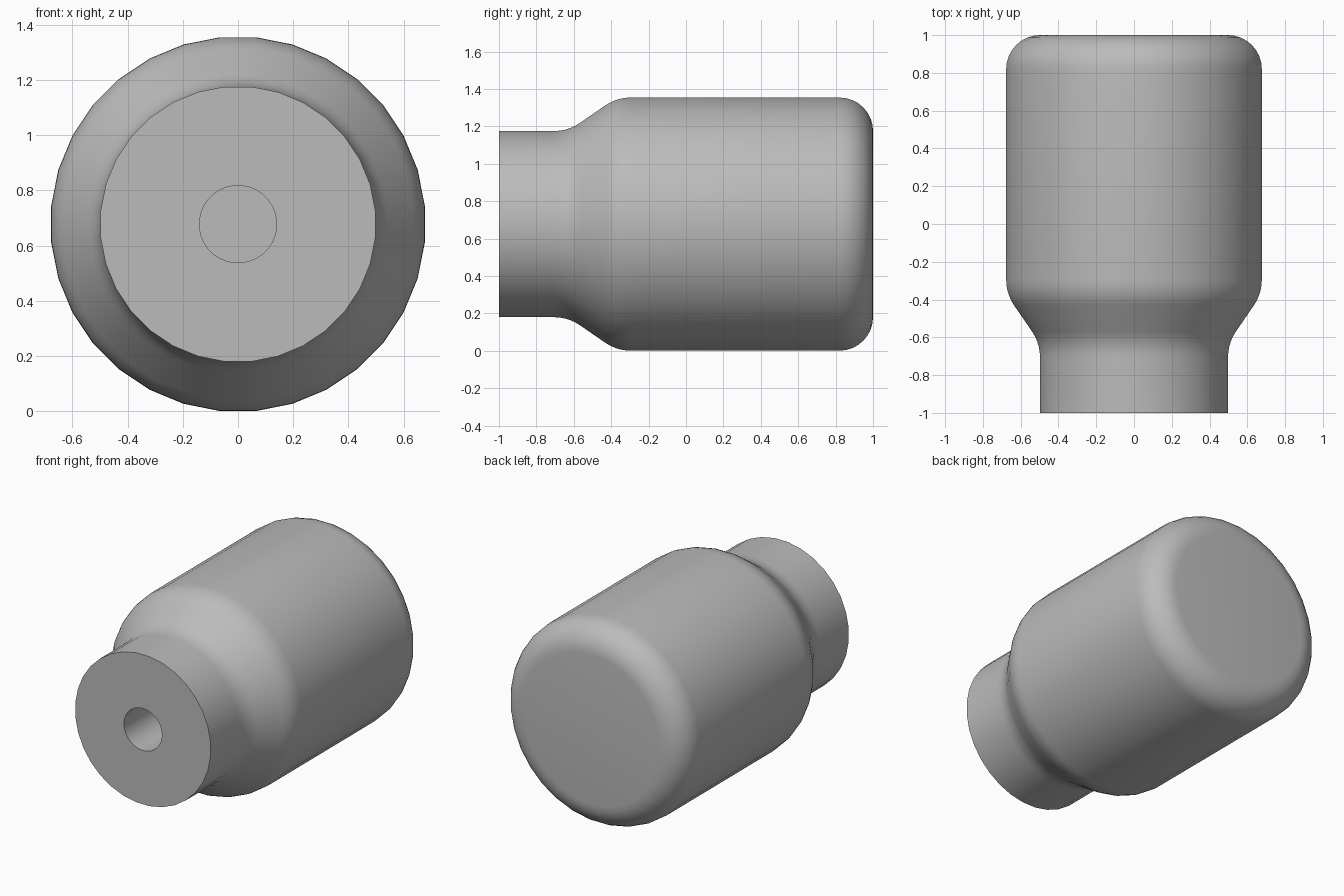
import bpy, bmesh, math
from mathutils import Vector, Matrix

cube = bpy.data.objects.get("Cube")
if cube:
    bpy.data.objects.remove(cube, do_unlink=True)

SIDES = 32
AXIS_Z = 0.678

grey = bpy.data.materials.new("mid_grey")
grey.use_nodes = True
colour = (0.5, 0.5, 0.5, 1)
grey.diffuse_color = colour
grey.node_tree.nodes["Principled BSDF"].inputs["Base Color"].default_value = colour


def fillet(a, corner, b, reach, steps=8):
    """Rounded corner as points (radius, y), tangent to both neighbouring lines."""
    a, c, b = Vector(a), Vector(corner), Vector(b)
    p = c + (a - c).normalized() * reach
    q = c + (b - c).normalized() * reach
    d1, d2 = (c - p).normalized(), (q - c).normalized()
    turn = d1.angle(d2)
    radius = reach / math.tan(turn / 2)
    radius = reach / math.tan(turn / 2)
    inward = (q - p) - d1 * (q - p).dot(d1)
    centre = p + inward.normalized() * radius
    points = []
    for i in range(steps + 1):
        t = turn * i / steps
        points.append(centre + (p - centre) * math.cos(t) + d1 * radius * math.sin(t))
    return points


# Half section from the blind bore, over the collar and shoulder, to the closed back
mouth, collar = (0.5, -1), (0.5, -0.63)
shoulder, rim, back = (0.68, -0.37), (0.68, 1), (0, 1)
section = [Vector(p) for p in ((0, -0.2), (0.14, -0.2), (0.14, -1), mouth)]
section += fillet(mouth, collar, shoulder, 0.075, 5)
section += fillet(collar, shoulder, rim, 0.075, 5)
section += fillet(shoulder, rim, back, 0.18)
section.append(Vector(back))

# Spin the section around the y axis, with flats at top, bottom and sides
bm = bmesh.new()
verts = [bm.verts.new((r, y, 0)) for r, y in section]
edges = [bm.edges.new(pair) for pair in zip(verts, verts[1:])]
bmesh.ops.spin(bm, geom=verts + edges, cent=(0, 0, 0), axis=(0, 1, 0),
               angle=math.tau, steps=SIDES, use_merge=True)
bmesh.ops.remove_doubles(bm, verts=bm.verts, dist=0.0005)
bmesh.ops.rotate(bm, verts=bm.verts, matrix=Matrix.Rotation(math.pi / SIDES, 3, "Y"))
bmesh.ops.recalc_face_normals(bm, faces=bm.faces)

mesh = bpy.data.meshes.new("knob_body")
bm.to_mesh(mesh)
bm.free()
mesh.materials.append(grey)
knob = bpy.data.objects.new("knob_body", mesh)
knob.location.z = AXIS_Z
bpy.context.collection.objects.link(knob)

# Smooth the curved skin, keep the mouth and bore edges crisp
bpy.context.view_layer.objects.active = knob
knob.select_set(True)
bpy.ops.object.shade_smooth_by_angle(angle=math.radians(35))
